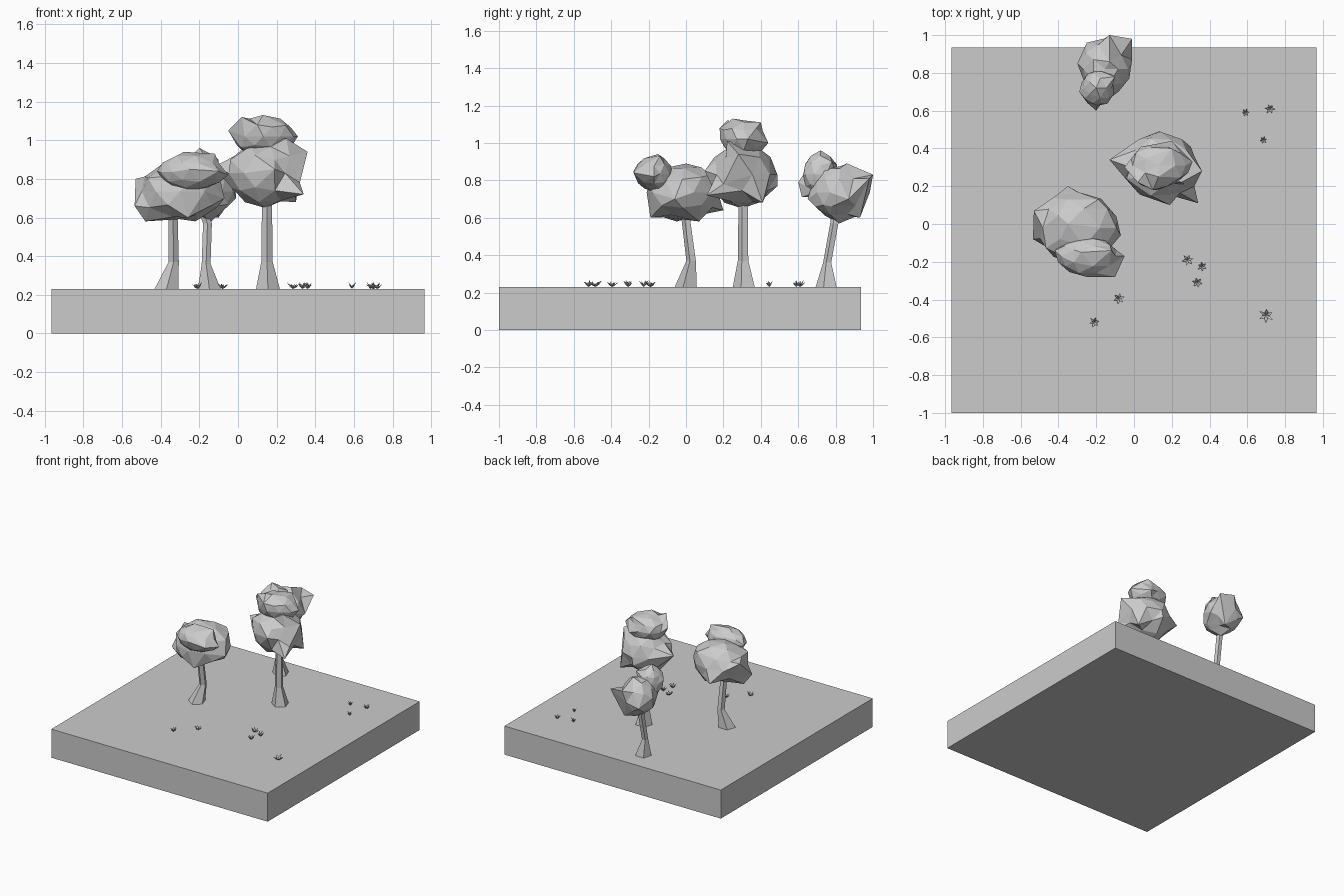
import bpy, bmesh, math, random
from mathutils import Vector

if "Cube" in bpy.data.objects:
    bpy.data.objects.remove(bpy.data.objects["Cube"])

grey = bpy.data.materials.new("plain grey")
grey.diffuse_color = (0.6, 0.6, 0.6, 1)
grey.use_nodes = True
grey.node_tree.nodes["Principled BSDF"].inputs["Base Color"].default_value = grey.diffuse_color


def finish(name, bm):
    bmesh.ops.recalc_face_normals(bm, faces=bm.faces[:])
    mesh = bpy.data.meshes.new(name)
    bm.to_mesh(mesh)
    bm.free()
    mesh.materials.append(grey)
    obj = bpy.data.objects.new(name, mesh)
    bpy.context.collection.objects.link(obj)


def trunk(name, rings, sides=5):
    """Loft of rings (x, y, z, radius)."""
    bm = bmesh.new()
    loops = []
    for x, y, z, r in rings:
        loops.append([bm.verts.new((x + r * math.sin(2 * math.pi * i / sides),
                                    y - r * math.cos(2 * math.pi * i / sides), z))
                      for i in range(sides)])
    for a, b in zip(loops, loops[1:]):
        for i in range(sides):
            j = (i + 1) % sides
            bm.faces.new((a[i], a[j], b[j], b[i]))
    bm.faces.new(loops[0])
    bm.faces.new(loops[-1])
    finish(name, bm)


def foliage(name, centre, radii, tips, seed):
    """Rough faceted ellipsoid whose nearest corners are pulled out to the tips."""
    rng = random.Random(seed)
    bm = bmesh.new()
    bmesh.ops.create_icosphere(bm, subdivisions=2, radius=1)
    for v in bm.verts:
        k = rng.uniform(0.88, 1.0)
        v.co = Vector([c + d * r * k for c, d, r in zip(centre, v.co, radii)])
    free = list(bm.verts)
    for tip in tips:
        v = min(free, key=lambda q: (q.co - Vector(tip)).length)
        v.co = tip
        free.remove(v)
    finish(name, bm)


def grass(name, x, y, r, seed):
    """Star of thin pointed blades rising outward."""
    rng = random.Random(seed)
    bm = bmesh.new()
    turn = rng.uniform(0, 1)
    for i in range(6):
        a = turn + i * math.pi / 3

        def at(rad, ang, z):
            return bm.verts.new((x + rad * math.cos(ang), y + rad * math.sin(ang), 0.23 + z))
        h = rng.uniform(0.022, 0.038)
        root, tip = at(0, a, 0), at(r * rng.uniform(0.85, 1.05), a, h)
        left, right = at(r * 0.45, a + 0.5, h * 0.55), at(r * 0.45, a - 0.5, h * 0.55)
        keel = at(r * 0.45, a, h * 0.3)
        for f in ((root, right, left), (left, right, tip), (root, left, keel),
                  (root, keel, right), (left, tip, keel), (right, keel, tip)):
            bm.faces.new(f)
    finish(name, bm)


# Ground slab
bm = bmesh.new()
bmesh.ops.create_cube(bm, size=1)
for v in bm.verts:
    v.co = (v.co.x * 1.93, v.co.y * 1.935 - 0.0325, (v.co.z + 0.5) * 0.23)
finish("ground_slab", bm)

# Left tree
trunk("left_trunk", [(-.37, .005, .23, .065), (-.333, .03, .37, .028), (-.337, -.005, .64, .025)])
foliage("left_lower_foliage", (-.30, -.02, .735), (.235, .21, .16),
        [(-.35, .20, .64), (-.53, .07, .80), (-.535, -.08, .66), (-.19, .13, .83),
         (-.07, -.06, .70), (-.48, -.05, .58), (-.22, .07, .58), (-.35, 0, .89),
         (-.26, -.19, .60)], 1)
foliage("left_upper_foliage", (-.245, -.17, .835), (.175, .11, .10),
        [(-.05, -.17, .82), (-.10, -.28, .84), (-.25, -.28, .85), (-.42, -.14, .84),
         (-.28, -.15, .94), (-.12, -.14, .93)], 2)

# Middle tree
trunk("middle_trunk", [(.155, .315, .23, .065), (.15, .308, .37, .031), (.15, .308, .70, .027)])
foliage("middle_lower_foliage", (.14, .30, .83), (.20, .19, .18),
        [(-.13, .34, .86), (.13, .49, .77), (.30, .41, .68), (.36, .28, .94),
         (.34, .11, .72), (.19, .10, .85), (-.04, .24, .90), (.14, .30, .65),
         (.25, .22, 1.01), (.32, .20, .78)], 3)
foliage("middle_upper_foliage", (.13, .31, 1.02), (.17, .13, .11),
        [(-.05, .30, 1.05), (.31, .33, 1.02), (.13, .25, 1.13), (.20, .40, 1.11),
         (.10, .18, 1.08), (.02, .22, 1.12), (.20, .44, 1.00)], 4)

# Back tree
trunk("back_trunk", [(-.148, .755, .23, .062), (-.165, .757, .36, .024),
                     (-.158, .795, .57, .024), (-.185, .80, .64, .023)])
foliage("back_lower_foliage", (-.155, .82, .735), (.14, .165, .155),
        [(-.01, .98, .81), (-.13, 1.0, .83), (-.30, .85, .76), (-.01, .87, .70),
         (-.25, .96, .70), (-.13, .86, .89), (-.15, .82, .57), (-.15, .65, .70),
         (-.10, .93, .60), (-.05, .78, .66)], 5)
foliage("back_upper_foliage", (-.195, .72, .83), (.095, .105, .12),
        [(-.20, .60, .79), (-.20, .72, .96), (-.29, .70, .85), (-.10, .78, .90),
         (-.20, .62, .71)], 6)

# Grass tufts (x, y, radius)
tufts = [(.59, .59, .021), (.72, .61, .028), (.685, .445, .02), (.285, -.19, .034),
         (.36, -.225, .026), (.335, -.31, .03), (-.08, -.395, .033), (-.21, -.52, .03),
         (.70, -.485, .042)]
for n, (x, y, r) in enumerate(tufts, 1):
    grass(f"grass_tuft_{n}", x, y, r, n)
